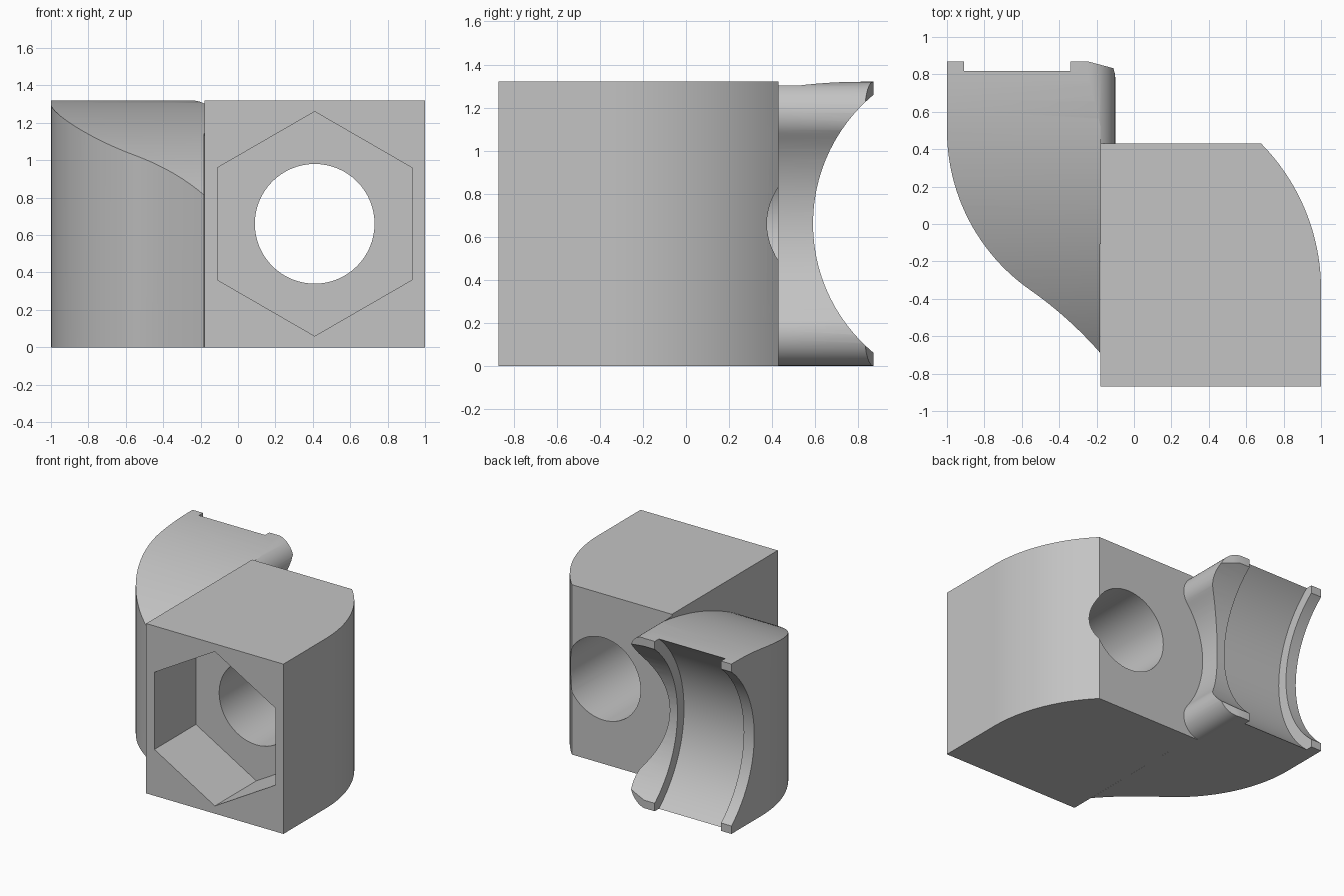
import bpy
import bmesh
from math import radians, cos, sin, sqrt, atan2, degrees

cube = bpy.data.objects.get("Cube")
if cube:
    bpy.data.objects.remove(cube, do_unlink=True)

HEIGHT = 1.32
MID = HEIGHT / 2
BOLT_X = 0.41

grey = bpy.data.materials.new("light_grey")
grey.use_nodes = True
grey.diffuse_color = (0.55, 0.55, 0.55, 1)
grey.node_tree.nodes["Principled BSDF"].inputs["Base Color"].default_value = (0.55, 0.55, 0.55, 1)


def arc(cx, cy, r, start, end, steps=24):
    """Points on an arc, angles in degrees."""
    angles = [radians(start + (end - start) * i / steps) for i in range(steps + 1)]
    return [(cx + r * cos(a), cy + r * sin(a)) for a in angles]


def circle(cx, cy, r, sides):
    return arc(cx, cy, r, 90, 450, sides)[:-1]


def prism(name, outline, axis, low, high):
    """Extrude a closed outline along an axis."""
    place = {"X": lambda u, v, w: (w, u, v),
             "Y": lambda u, v, w: (u, w, v),
             "Z": lambda u, v, w: (u, v, w)}[axis]
    bm = bmesh.new()
    base = bm.faces.new([bm.verts.new(place(u, v, low)) for u, v in outline])
    top = bmesh.ops.extrude_face_region(bm, geom=[base])["geom"]
    moved = [g for g in top if isinstance(g, bmesh.types.BMVert)]
    bmesh.ops.translate(bm, verts=moved, vec=place(0, 0, high - low))
    bmesh.ops.recalc_face_normals(bm, faces=bm.faces)
    mesh = bpy.data.meshes.new(name)
    bm.to_mesh(mesh)
    bm.free()
    mesh.materials.append(grey)
    obj = bpy.data.objects.new(name, mesh)
    bpy.context.collection.objects.link(obj)
    return obj


def cut(obj, cutters):
    """Subtract the cutters one by one, then smooth the curved walls."""
    bpy.ops.object.select_all(action="DESELECT")
    bpy.context.view_layer.objects.active = obj
    obj.select_set(True)
    for cutter in cutters:
        cutter.hide_render = True
        mod = obj.modifiers.new("cut", "BOOLEAN")
        mod.operation = "DIFFERENCE"
        mod.solver = "EXACT"
        mod.object = cutter
        bpy.ops.object.modifier_apply(modifier=mod.name)
        bpy.data.objects.remove(cutter, do_unlink=True)
    bpy.ops.object.shade_smooth_by_angle(angle=radians(25))


# Bolt block with one rounded corner, nut pocket and bolt hole
corner_radius = 1.11
corner_end = degrees(atan2(0.78, corner_radius - 0.32))
block_outline = [(-0.18, 0.43), (-0.18, -0.87), (1, -0.87)]
block_outline += arc(1 - corner_radius, -0.35, corner_radius, 0, corner_end)
block = prism("bolt_block", block_outline, "Z", 0, HEIGHT)
cut(block, [
    prism("nut_pocket", circle(BOLT_X, MID, 0.6, 6), "Y", -1, -0.36),
    prism("bolt_hole", circle(BOLT_X, MID, 0.32, 64), "Y", -0.5, 1),
])

# Saddle arm with an S-curved outer wall
arm_outline = [(-0.18, 0.43), (-0.1, 0.43), (-0.1, 0.83), (-0.25, 0.87), (-1, 0.87)]
arm_outline += arc(0.04, 0.5, 1.04, 180, 235)
arm_outline += arc(-1.761, -2.072, 2.1, 55, 41.2, 12)[1:]
arm = prism("saddle_arm", arm_outline, "Z", 0, HEIGHT)

# Domed top of the arm
dome_radius = 2.5
dome = arc(0.82, HEIGHT - dome_radius, dome_radius, 138, 90, 40)
dome += [(0.82, 1.6), (dome[0][0], 1.6)]

# Bolt head clearance that rolls over into rounded lips
lip = 0.15
lip_x = -0.25
dx, dz = BOLT_X - lip_x, MID - lip
tilt = degrees(atan2(dz, dx))
clear_radius = sqrt(dx * dx + dz * dz) - lip
clearance = [(0.3, -0.2), (lip_x, -0.2)]
clearance += arc(lip_x, lip, lip, -90, tilt, 16)
clearance += arc(BOLT_X, MID, clear_radius, 180 + tilt, 180 - tilt, 32)[1:]
clearance += arc(lip_x, HEIGHT - lip, lip, -tilt, 90, 16)[1:]
clearance += [(lip_x, 1.6), (0.3, 1.6)]

# Tube seat: narrow bore at the ribs, wider groove between them
cut(arm, [
    prism("dome_cutter", dome, "X", -1.2, -0.18),
    prism("clearance_cutter", clearance, "Y", 0.43, 1.1),
    prism("rib_bore", circle(1.37, MID, 0.78, 96), "X", -1.2, 0.2),
    prism("groove_bore", circle(1.37, MID, 0.86, 96), "X", -0.91, -0.34),
])
